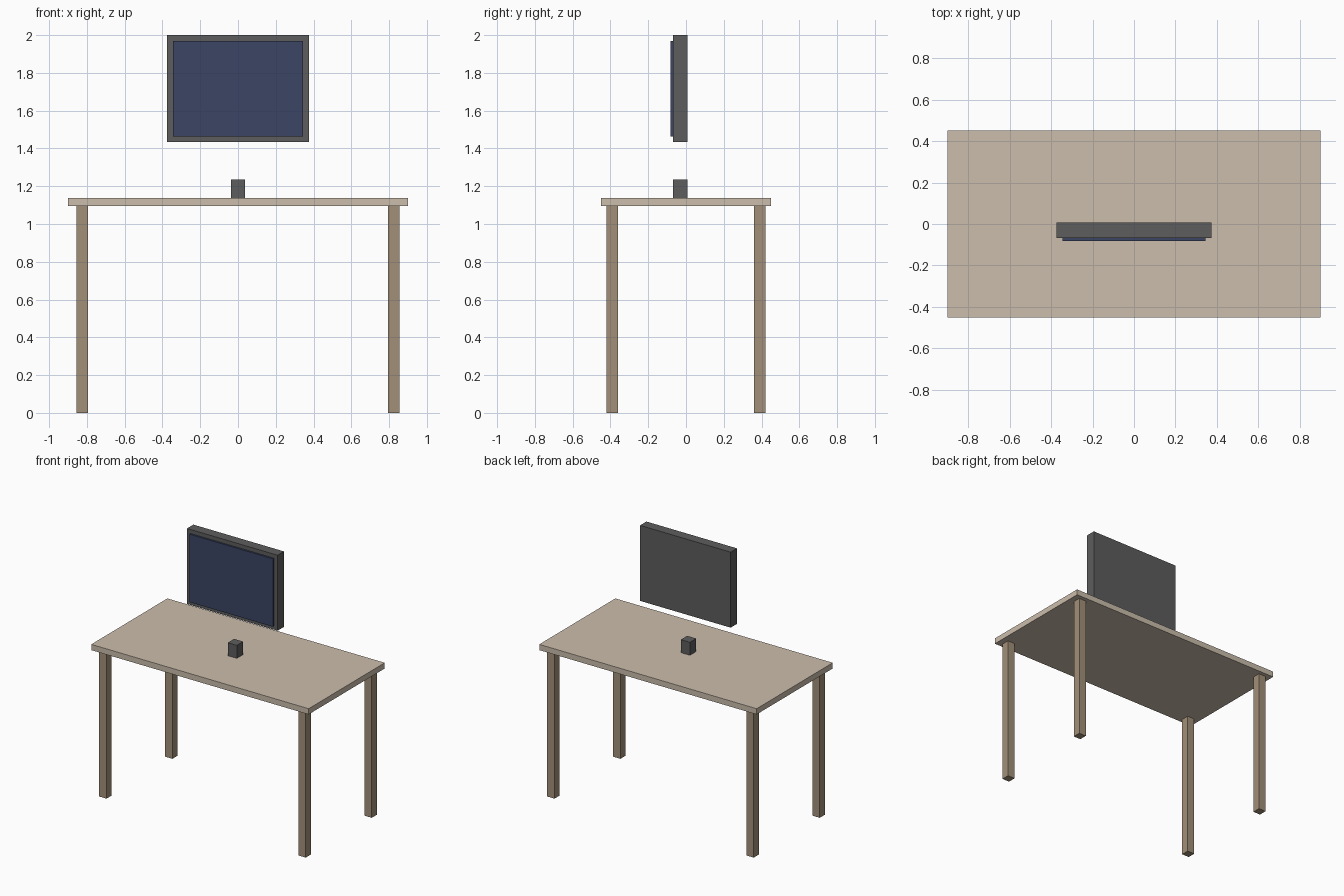
import bpy

if "Cube" in bpy.data.objects:
    bpy.data.objects.remove(bpy.data.objects["Cube"])


def material(name, rgb):
    mat = bpy.data.materials.new(name)
    mat.diffuse_color = (*rgb, 1)
    mat.use_nodes = True
    mat.node_tree.nodes["Principled BSDF"].inputs["Base Color"].default_value = mat.diffuse_color
    return mat


def box(name, low, high, mat):
    """Axis-aligned box between two corners."""
    bpy.ops.mesh.primitive_cube_add(
        size=1, location=[(a + b) / 2 for a, b in zip(low, high)])
    obj = bpy.context.object
    obj.name = name
    obj.scale = [b - a for a, b in zip(low, high)]
    bpy.ops.object.transform_apply(location=False, rotation=False, scale=True)
    obj.data.materials.append(mat)
    return obj


top_wood = material("light_wood", (0.60, 0.51, 0.41))
leg_wood = material("leg_wood", (0.36, 0.28, 0.19))
casing = material("dark_casing", (0.11, 0.11, 0.11))
glass = material("screen_blue", (0.045, 0.06, 0.13))

TABLE_BOTTOM, TABLE_TOP = 1.095, 1.138

# Table top
box("table_top", (-0.9, -0.45, TABLE_BOTTOM), (0.9, 0.45, TABLE_TOP), top_wood)

# Four square legs
for side, x in (("left", -0.825), ("right", 0.825)):
    for end, y in (("front", -0.39), ("back", 0.39)):
        box(f"{end}_{side}_leg", (x - 0.03, y - 0.03, 0),
            (x + 0.03, y + 0.03, TABLE_BOTTOM), leg_wood)

# Monitor: short stand block, floating casing and raised screen
box("monitor_stand", (-0.0375, -0.0675, TABLE_TOP), (0.0375, 0.0075, 1.235), casing)
box("monitor_casing", (-0.375, -0.0675, 1.435), (0.375, 0.0075, 2.0), casing)
box("monitor_screen", (-0.345, -0.081, 1.462), (0.345, -0.0675, 1.97), glass)
